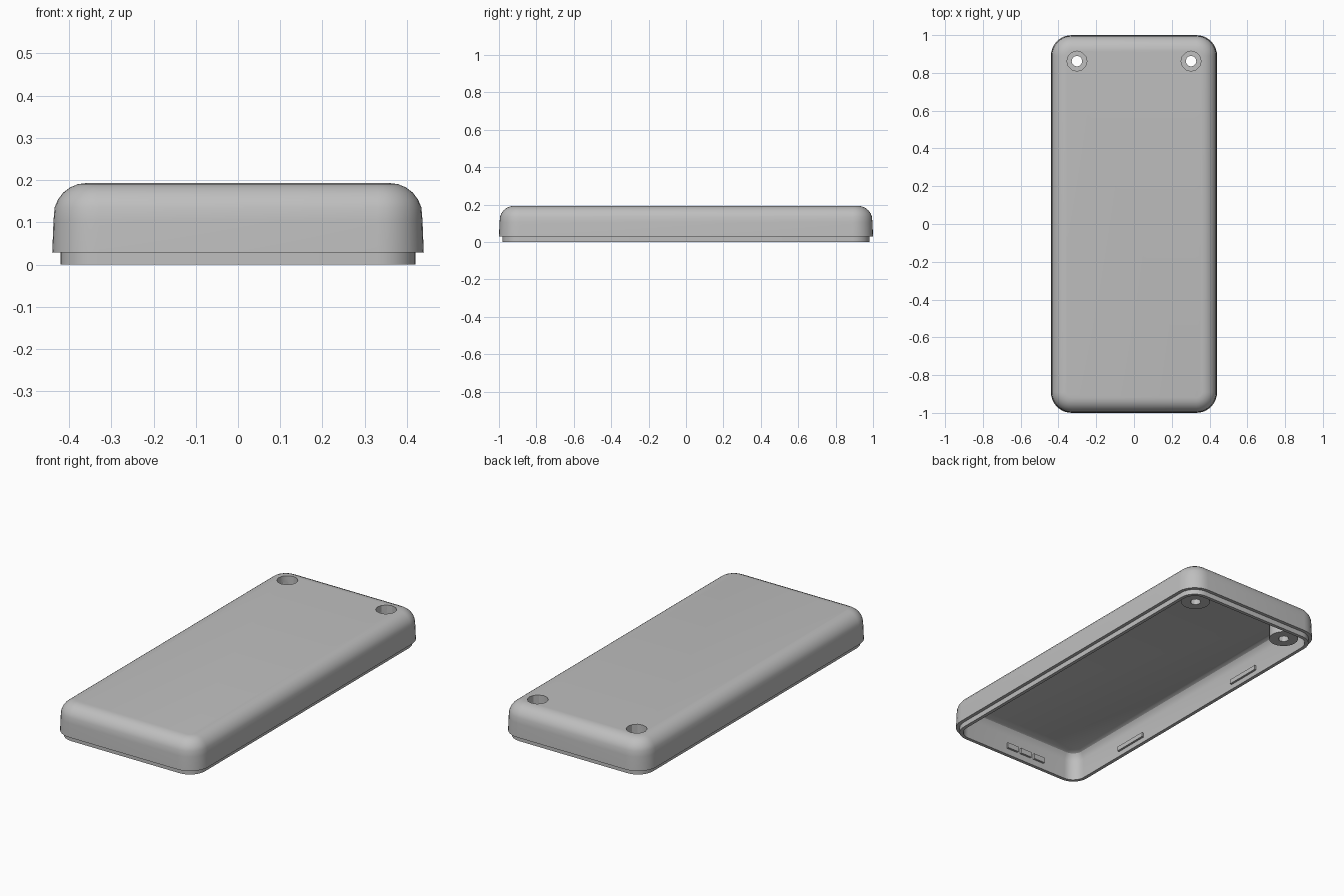
import bpy, bmesh, math

cube = bpy.data.objects.get("Cube")
if cube:
    bpy.data.objects.remove(cube, do_unlink=True)

grey = bpy.data.materials.new("light grey plastic")
grey.use_nodes = True
colour = (0.52, 0.52, 0.52, 1)
grey.diffuse_color = colour
grey.node_tree.nodes["Principled BSDF"].inputs["Base Color"].default_value = colour

HALF_X, HALF_Y, CORNER = 0.44, 1.0, 0.11
TOP, STEP, CEILING = 0.193, 0.028, 0.158


def make_object(name, bm):
    bmesh.ops.recalc_face_normals(bm, faces=bm.faces)
    mesh = bpy.data.meshes.new(name)
    bm.to_mesh(mesh)
    bm.free()
    obj = bpy.data.objects.new(name, mesh)
    mesh.materials.append(grey)
    bpy.context.collection.objects.link(obj)
    return obj


def smooth(obj, degrees):
    bpy.ops.object.select_all(action='DESELECT')
    obj.select_set(True)
    bpy.context.view_layer.objects.active = obj
    bpy.ops.object.shade_smooth_by_angle(angle=math.radians(degrees))


def rounded_ring(bm, inset, z, steps=8):
    radius = max(CORNER - inset, 0.02)
    cx, cy = HALF_X - inset - radius, HALF_Y - inset - radius
    ring = []
    for q, (sx, sy) in enumerate([(1, 1), (-1, 1), (-1, -1), (1, -1)]):
        for i in range(steps + 1):
            a = (q + i / steps) * math.pi / 2
            ring.append(bm.verts.new((sx * cx + radius * math.cos(a),
                                      sy * cy + radius * math.sin(a), z)))
    return ring


def bridge(bm, a, b):
    for i in range(len(a)):
        j = (i + 1) % len(a)
        bm.faces.new((a[i], a[j], b[j], b[i]))


def circle(bm, x, y, radius, z, sides):
    return [bm.verts.new((x + radius * math.cos(math.tau * i / sides),
                          y + radius * math.sin(math.tau * i / sides), z))
            for i in range(sides)]


def block(name, centre, size):
    bm = bmesh.new()
    bmesh.ops.create_cube(bm, size=1)
    for v in bm.verts:
        v.co = [c + s * k for c, s, k in zip(centre, size, v.co)]
    return make_object(name, bm)


# Shell: section (inset, height) from the ceiling, round the lip and up over the top
section = [(0.07, CEILING), (0.055, 0.15), (0.046, 0.135), (0.04, 0.11), (0.038, 0),
           (0.019, 0), (0.019, STEP), (0, STEP), (0.003, 0.105)]
fillet = 0.078
for k in range(1, 7):
    a = k / 6 * math.pi / 2
    section.append((0.003 + fillet * (1 - math.cos(a)),
                    0.115 + fillet * math.sin(a)))
bm = bmesh.new()
rings = [rounded_ring(bm, inset, z) for inset, z in section]
for a, b in zip(rings, rings[1:]):
    bridge(bm, a, b)
bm.faces.new(rings[0])
bm.faces.new(rings[-1])
shell = make_object("shell", bm)

# Screw holes through the top
SCREW_X, SCREW_Y, BORE, SIDES = 0.302, 0.862, 0.053, 12
bm = bmesh.new()
for side in (-1, 1):
    low = circle(bm, side * SCREW_X, SCREW_Y, BORE, 0.1, SIDES)
    high = circle(bm, side * SCREW_X, SCREW_Y, BORE, 0.3, SIDES)
    bridge(bm, low, high)
    bm.faces.new(low)
    bm.faces.new(high)
cutter = make_object("hole_cutter", bm)
cutter.hide_render = True
cut = shell.modifiers.new("screw holes", 'BOOLEAN')
cut.operation = 'DIFFERENCE'
cut.solver = 'EXACT'
cut.object = cutter
bpy.context.view_layer.objects.active = shell
bpy.ops.object.modifier_apply(modifier=cut.name)
bpy.data.objects.remove(cutter, do_unlink=True)
smooth(shell, 30)

# Screw bosses with a counterbore and a narrow through hole
for side, name in ((1, "left_screw_boss"), (-1, "right_screw_boss")):
    bm = bmesh.new()
    profile = [(BORE, TOP - 0.001), (BORE, 0.06), (0.028, 0.06), (0.028, STEP),
               (0.076, STEP), (0.076, 0.165)]
    rings = [circle(bm, side * SCREW_X, SCREW_Y, r, z, SIDES * 2 if r > BORE else SIDES)
             for r, z in profile]
    for a, b in zip(rings, rings[1:]):
        if len(a) == len(b):
            bridge(bm, a, b)
        else:
            edges = [bm.edges.get((r[i - 1], r[i])) or bm.edges.new((r[i - 1], r[i]))
                     for r in (a, b) for i in range(len(r))]
            bmesh.ops.bridge_loops(bm, edges=edges)
    smooth(make_object(name, bm), 25)

# Snap catches on the inner side walls
for side, label in ((1, "left"), (-1, "right")):
    for y, place in ((-0.5, "front"), (0.42, "back")):
        block(f"{label}_{place}_catch", (side * 0.399, y, 0.04), (0.018, 0.2, 0.025))

# Three small catches on the inner front wall
for i in range(3):
    block(f"front_catch_{i + 1}", (-0.06 + (i - 1) * 0.09, -0.959, 0.05),
          (0.07, 0.018, 0.03))
